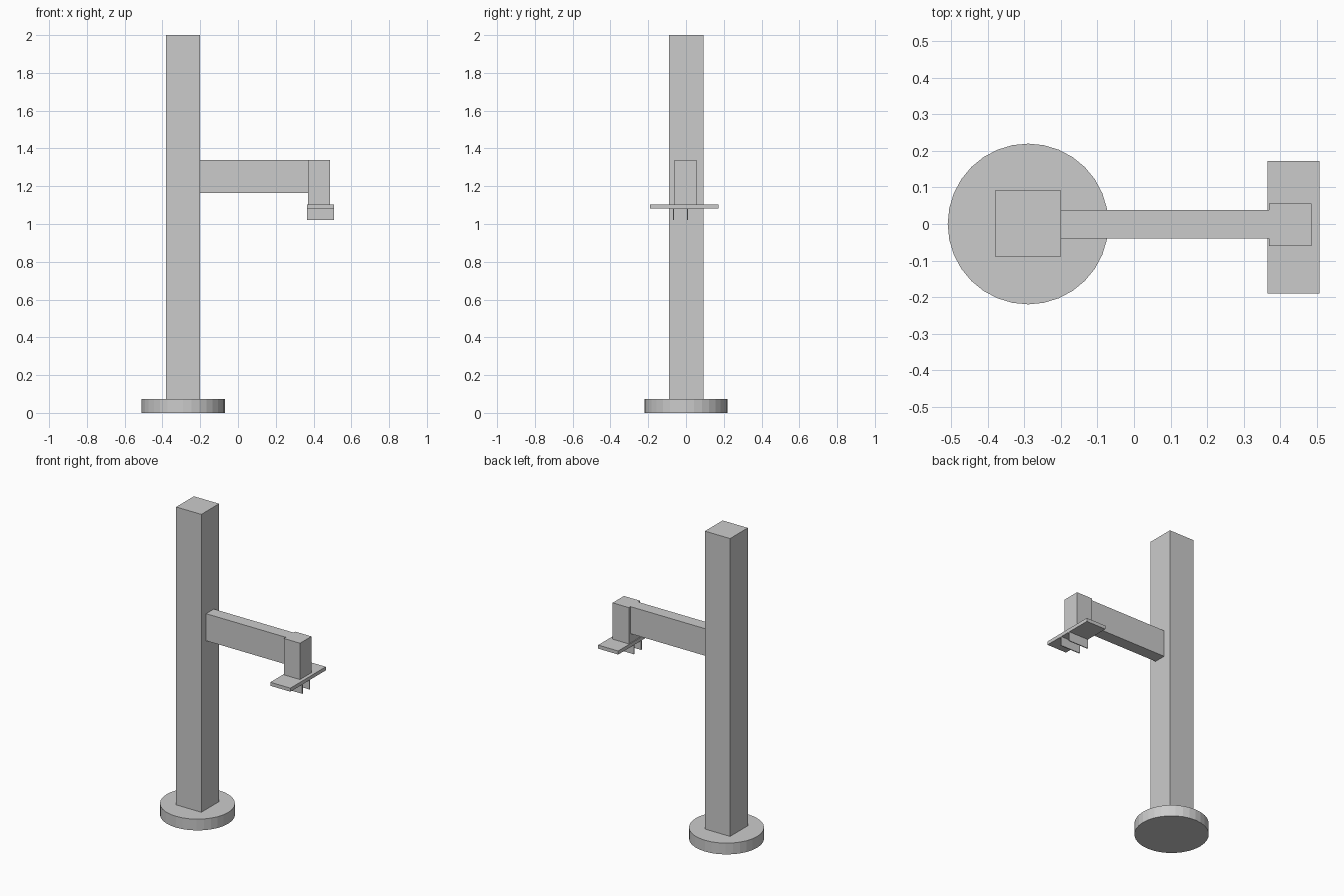
import bpy

if "Cube" in bpy.data.objects:
    bpy.data.objects.remove(bpy.data.objects["Cube"])


def box(name, x, y, z):
    """Box from (min, max) pairs on each axis."""
    bpy.ops.mesh.primitive_cube_add(
        size=1, location=[(a + b) / 2 for a, b in (x, y, z)])
    ob = bpy.context.object
    ob.name = name
    ob.scale = [b - a for a, b in (x, y, z)]
    bpy.ops.object.transform_apply(location=False, rotation=False, scale=True)
    return ob


# Round foot
bpy.ops.mesh.primitive_cylinder_add(
    vertices=32, radius=0.22, depth=0.073, location=(-0.29, 0, 0.0365))
bpy.context.object.name = "base_disc"

# Upright and horizontal arm
box("column", (-0.38, -0.20), (-0.089, 0.092), (0.073, 2.0))
box("arm", (-0.20, 0.37), (-0.04, 0.039), (1.164, 1.339))

# Wrist block carrying the gripper plate
box("wrist_block", (0.37, 0.486), (-0.06, 0.056), (1.104, 1.339))
box("gripper_plate", (0.365, 0.508), (-0.19, 0.172), (1.081, 1.104))

# Two thin fingers
for i, y in enumerate((-0.066, 0.008)):
    box(f"finger_{i + 1}", (0.365, 0.508), (y - 0.003, y + 0.003), (1.021, 1.081))
